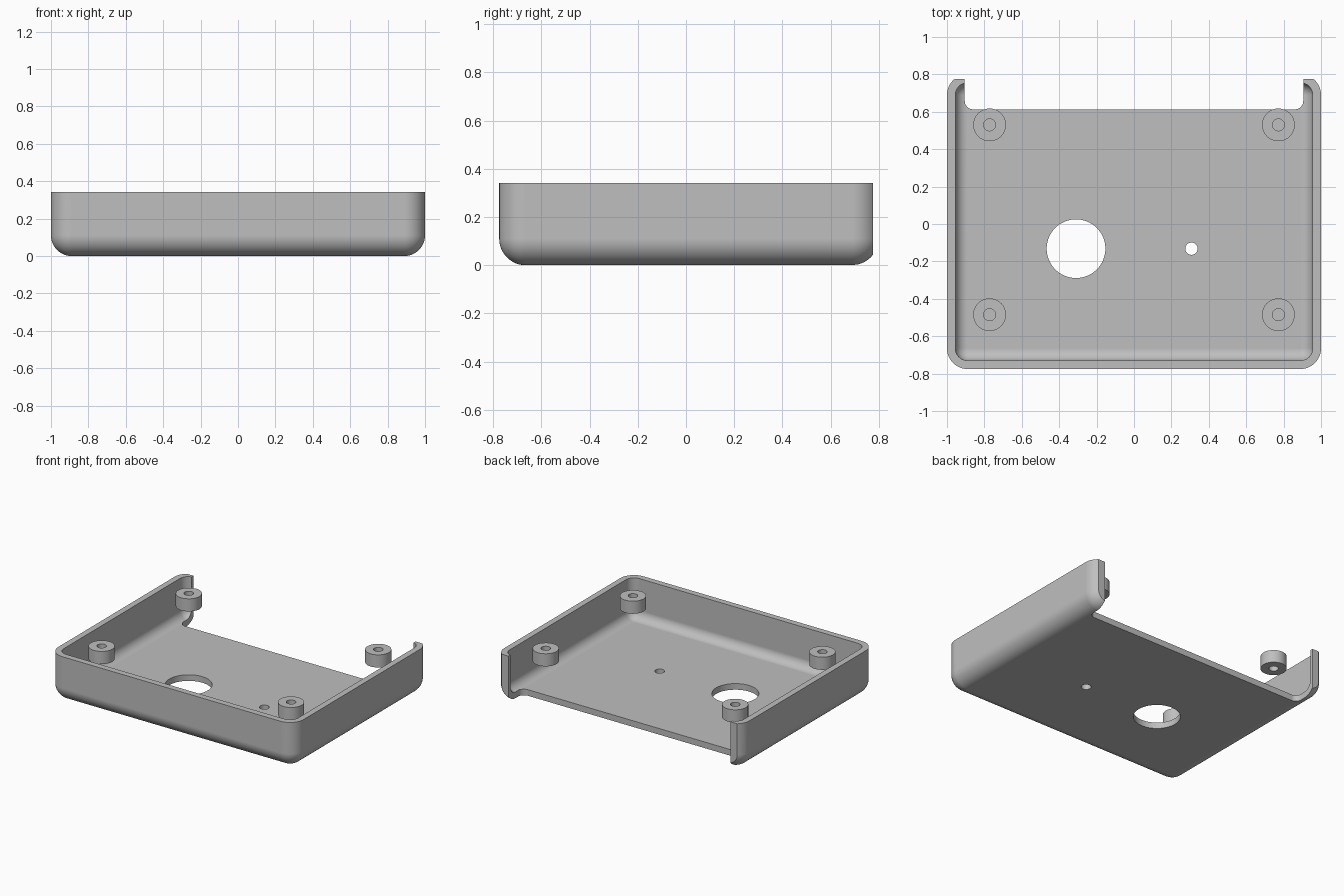
import bpy, bmesh, math

if "Cube" in bpy.data.objects:
    bpy.data.objects.remove(bpy.data.objects["Cube"])

grey = bpy.data.materials.new("light grey")
grey.diffuse_color = (0.52, 0.52, 0.52, 1)
grey.use_nodes = True
grey.node_tree.nodes["Principled BSDF"].inputs["Base Color"].default_value = grey.diffuse_color

TOP, WALL, R = 0.342, 0.045, 0.11      # rim height, wall thickness, outer rounding
X0, X1, Y0, Y1 = -1.0, 1.0, -0.775, 0.80
BACK = 0.775                           # plane where the rear is trimmed
SEG = 12


def outline(x0, x1, y0, y1, r):
    """Rounded rectangle, counter-clockwise."""
    pts = []
    for i, (cx, cy) in enumerate([(x1 - r, y1 - r), (x0 + r, y1 - r),
                                  (x0 + r, y0 + r), (x1 - r, y0 + r)]):
        for k in range(SEG + 1):
            a = math.pi / 2 * (i + k / SEG)
            pts.append((cx + r * math.cos(a), cy + r * math.sin(a)))
    return pts


def loft(name, rings):
    """Closed solid through a list of (outline, z) rings."""
    bm = bmesh.new()
    loops = [[bm.verts.new((x, y, z)) for x, y in pts] for pts, z in rings]
    n = len(loops[0])
    for a, b in zip(loops, loops[1:]):
        for i in range(n):
            j = (i + 1) % n
            bm.faces.new((a[i], a[j], b[j], b[i]))
    bm.faces.new(loops[0][::-1])
    bm.faces.new(loops[-1])
    bmesh.ops.remove_doubles(bm, verts=bm.verts, dist=1e-5)
    bmesh.ops.recalc_face_normals(bm, faces=bm.faces)
    me = bpy.data.meshes.new(name)
    bm.to_mesh(me)
    bm.free()
    ob = bpy.data.objects.new(name, me)
    bpy.context.collection.objects.link(ob)
    me.materials.append(grey)
    return ob


def bowl_rings(inset, r):
    """Rounded-bottom box rings from the floor up to the rim."""
    rings = []
    for k in range(SEG + 1):
        a = math.pi / 2 * k / SEG
        d = inset + r * (1 - math.sin(a))
        rings.append((outline(X0 + d, X1 - d, Y0 + d, Y1 - d, r * math.sin(a)),
                      inset + r * (1 - math.cos(a))))
    d = inset
    rings.append((outline(X0 + d, X1 - d, Y0 + d, Y1 - d, r), TOP))
    return rings


def circle(x, y, r, n=48):
    return [(x + r * math.cos(2 * math.pi * i / n),
             y + r * math.sin(2 * math.pi * i / n)) for i in range(n)]


def prism(name, pts, z0, z1):
    return loft(name, [(pts, z0), (pts, z1)])


def cut(ob, cutter):
    mod = ob.modifiers.new("cut", 'BOOLEAN')
    mod.operation, mod.solver, mod.object = 'DIFFERENCE', 'EXACT', cutter
    bpy.context.view_layer.objects.active = ob
    bpy.ops.object.modifier_apply(modifier=mod.name)
    bpy.data.objects.remove(cutter)


def finish(ob):
    bpy.ops.object.select_all(action='DESELECT')
    ob.select_set(True)
    bpy.context.view_layer.objects.active = ob
    bpy.ops.object.shade_smooth_by_angle(angle=math.radians(30))
    mod = ob.modifiers.new("flat normals", 'WEIGHTED_NORMAL')
    mod.keep_sharp = True


# Tray shell: outer surface up, over the rim, and down the inner surface
tray = loft("tray", bowl_rings(0, R) + bowl_rings(WALL, R - WALL)[::-1])

# Rear opening with rounded inner corners, and the straight rear trim
cut(tray, prism("opening_cutter", outline(-0.905, 0.905, 0.613, 1.2, 0.045), -0.5, 1))
cut(tray, prism("trim_cutter", [(-2, BACK), (2, BACK), (2, 2), (-2, 2)], -0.6, 1.1))

# Large and small floor holes
cut(tray, prism("large_hole_cutter", circle(-0.31, -0.132, 0.157, 64), -0.5, 0.2))
cut(tray, prism("small_hole_cutter", circle(0.307, -0.132, 0.033), -0.5, 0.2))
finish(tray)

# Four screw bosses level with the rim, each with a through hole
for side, x in (("left", -0.772), ("right", 0.772)):
    for end, y in (("front", -0.485), ("back", 0.53)):
        outer, inner = circle(x, y, 0.0875), circle(x, y, 0.032)
        z0, z1 = TOP - 0.093, TOP
        boss = prism(f"{end}_{side}_boss", outer, z0, z1)
        cut(boss, prism("boss_hole_cutter", inner, z0 - 0.1, z1 + 0.1))
        finish(boss)
